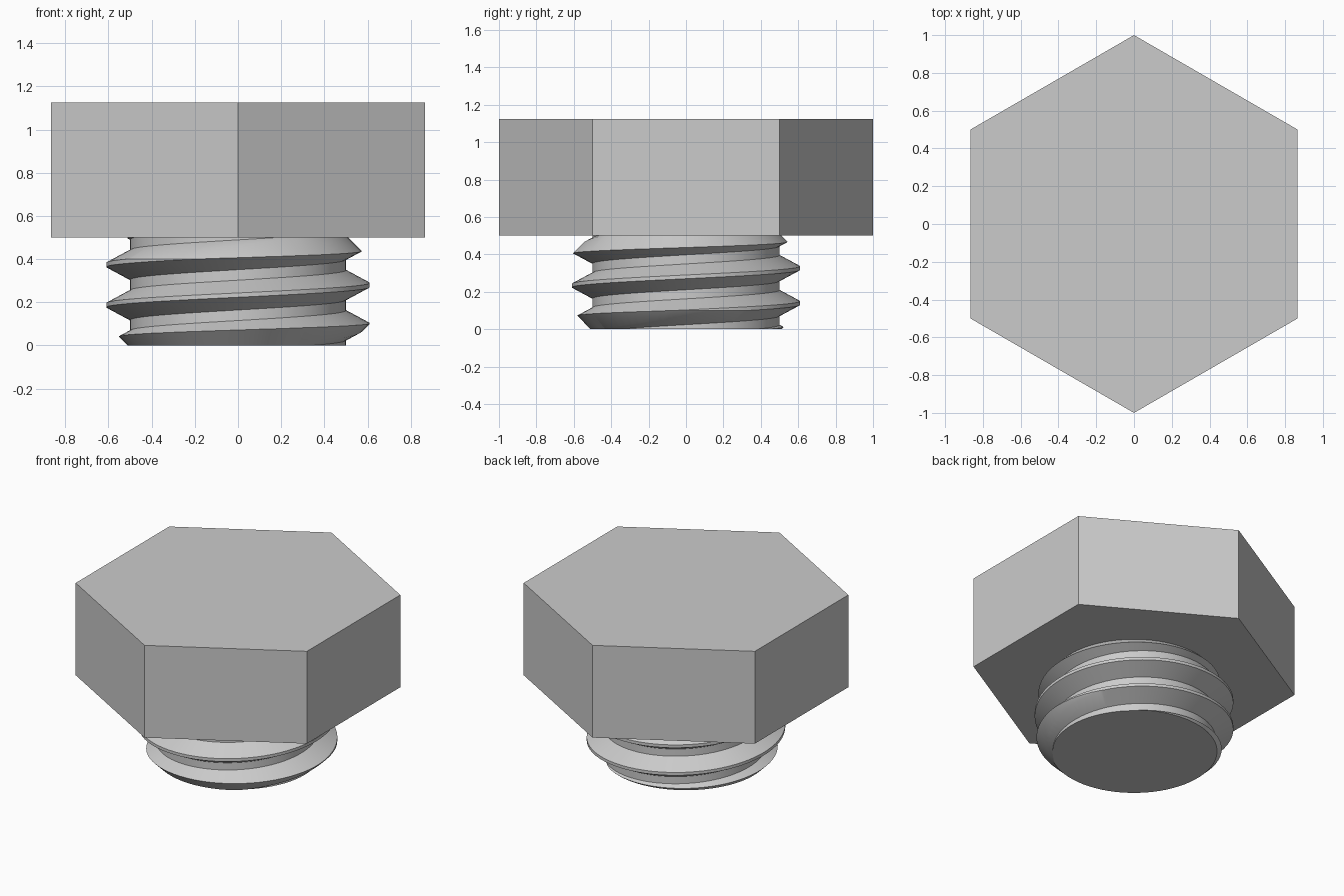
import bpy, bmesh, math

cube = bpy.data.objects.get("Cube")
if cube:
    bpy.data.objects.remove(cube, do_unlink=True)

HEAD_BASE, TOP = 0.5, 1.125
CORE, CREST, PITCH = 0.5, 0.61, 0.1867
SEGS, TURNS = 72, 8

steel = bpy.data.materials.new("grey_steel")
steel.use_nodes = True
grey = (0.6, 0.6, 0.6, 1)
steel.diffuse_color = grey
steel.node_tree.nodes["Principled BSDF"].inputs["Base Color"].default_value = grey


def make_object(name, bm):
    bmesh.ops.recalc_face_normals(bm, faces=bm.faces)
    mesh = bpy.data.meshes.new(name)
    bm.to_mesh(mesh)
    bm.free()
    mesh.materials.append(steel)
    obj = bpy.data.objects.new(name, mesh)
    bpy.context.collection.objects.link(obj)
    return obj


def ring(bm, radius, z, count, offset=0.0):
    angles = [offset + math.tau * i / count for i in range(count)]
    return [bm.verts.new((radius * math.cos(a), radius * math.sin(a), z)) for a in angles]


def stacked_rings(name, profile, count, offset=0.0):
    """Closed solid from (radius, height) rings."""
    bm = bmesh.new()
    rings = [ring(bm, r, z, count, offset) for r, z in profile]
    for low, high in zip(rings, rings[1:]):
        for i in range(count):
            j = (i + 1) % count
            bm.faces.new((low[i], low[j], high[j], high[i]))
    bm.faces.new(rings[0][::-1])
    bm.faces.new(rings[-1])
    return make_object(name, bm)


def helical_rod(name):
    """Over-long threaded rod: trapezoid profile swept up a helix."""
    bm = bmesh.new()
    profile = [(CORE, -0.069), (CREST, -0.01), (CREST, 0.01), (CORE, 0.069)]
    start = 0.28 - 4 * PITCH
    rows = []
    for k in range(SEGS * TURNS + 1):
        a = math.tau * k / SEGS
        z = start + PITCH * k / SEGS
        rows.append([bm.verts.new((r * math.cos(a), r * math.sin(a), z + dz))
                     for r, dz in profile])
    for k in range(len(rows) - 1):
        for j in range(3):
            bm.faces.new((rows[k][j], rows[k + 1][j], rows[k + 1][j + 1], rows[k][j + 1]))
        # Root strip joining this turn to the next
        if k + 1 + SEGS < len(rows):
            bm.faces.new((rows[k][3], rows[k + 1][3], rows[k + 1 + SEGS][0], rows[k + SEGS][0]))
    # Cap both open ends with fans
    caps = {False: bm.verts.new((0, 0, -0.7)), True: bm.verts.new((0, 0, 1.2))}
    for e in [e for e in bm.edges if e.is_boundary]:
        v, w = e.verts
        bm.faces.new((v, w, caps[v.co.z > 0.25]))
    return make_object(name, bm)


# Hexagonal head
stacked_rings("hex_head", [(1, HEAD_BASE), (1, TOP)], 6, math.pi / 6)

# Threaded shank, trimmed to length with chamfered ends
shank = helical_rod("threaded_shank")
trim = stacked_rings("shank_trim", [(0.51, 0), (0.65, 0.14), (0.65, HEAD_BASE - 0.14),
                                    (0.51, HEAD_BASE), (0.51, HEAD_BASE + 0.02)], SEGS,
                     math.pi / SEGS)
trim.hide_render = True
cut = shank.modifiers.new("trim", "BOOLEAN")
cut.operation = "INTERSECT"
cut.solver = "EXACT"
cut.object = trim
bpy.ops.object.select_all(action="DESELECT")
bpy.context.view_layer.objects.active = shank
shank.select_set(True)
bpy.ops.object.modifier_apply(modifier=cut.name)
bpy.data.objects.remove(trim, do_unlink=True)
bpy.ops.object.shade_smooth_by_angle(angle=math.radians(20))
